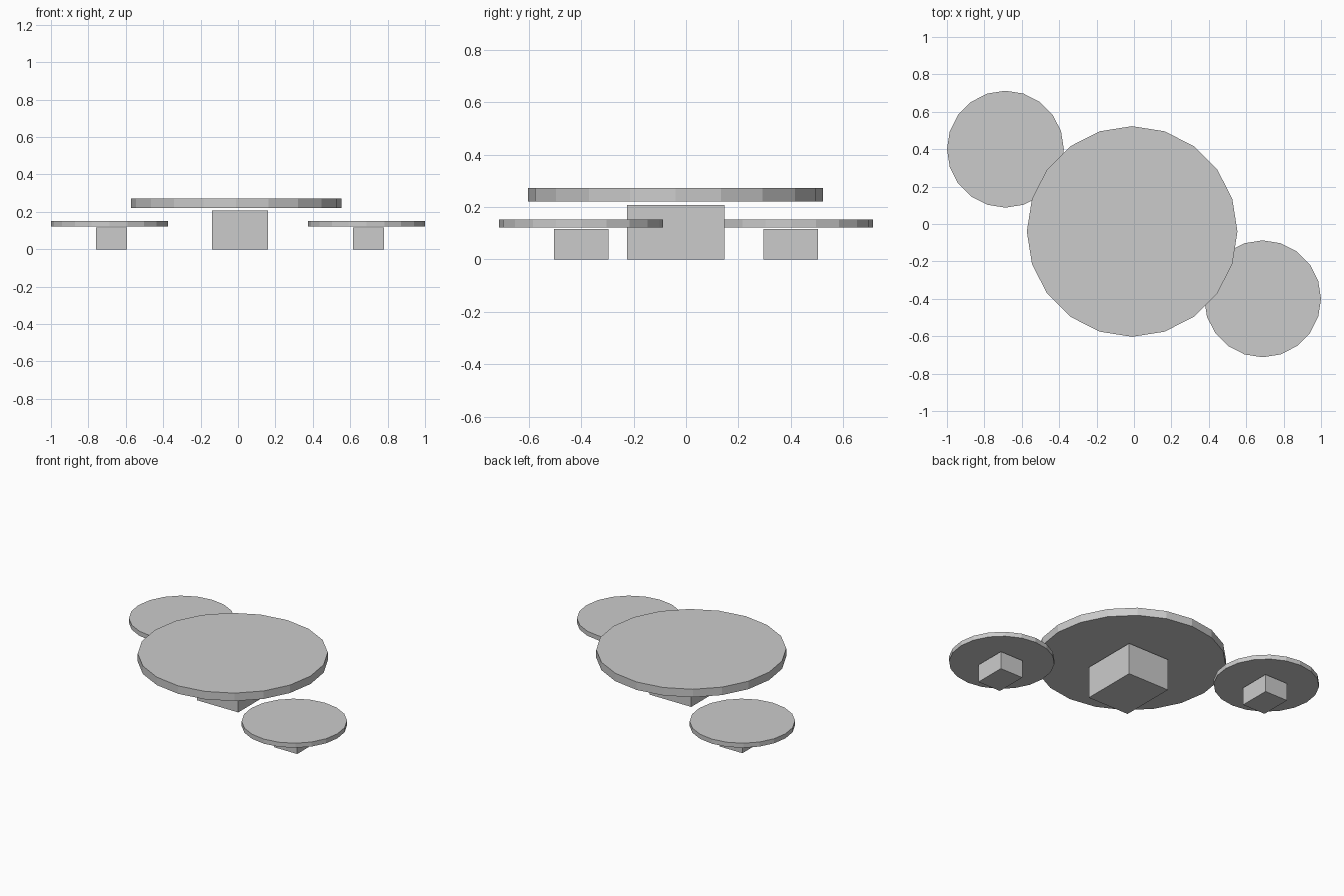
import bpy, bmesh
from mathutils import Matrix

if "Cube" in bpy.data.objects:
    bpy.data.objects.remove(bpy.data.objects["Cube"])


def add_part(name, build, loc, scale=(1, 1, 1)):
    bm = bmesh.new()
    build(bm)
    bmesh.ops.scale(bm, vec=scale, verts=bm.verts)
    mesh = bpy.data.meshes.new(name)
    bm.to_mesh(mesh)
    bm.free()
    obj = bpy.data.objects.new(name, mesh)
    obj.location = loc
    bpy.context.collection.objects.link(obj)
    return obj


def disc(name, x, y, radius, z0, z1):
    # 20-sided flat-shaded table top
    add_part(name, lambda bm: bmesh.ops.create_cone(
        bm, cap_ends=True, segments=20, radius1=radius, radius2=radius,
        depth=z1 - z0), (x, y, (z0 + z1) / 2))


def block(name, x, y, sx, sy, height):
    # rectangular pedestal standing on the ground
    add_part(name, lambda bm: bmesh.ops.create_cube(bm, size=1),
             (x, y, height / 2), (sx, sy, height))


# Large central table
disc("main_table_top", -0.01, -0.04, 0.563, 0.220, 0.272)
block("main_pedestal", 0.01, -0.04, 0.30, 0.372, 0.207)

# Two smaller side tables on opposite corners
for side, sign in (("left", -1), ("right", 1)):
    x, y = sign * 0.6875, -sign * 0.40
    disc(side + "_table_top", x, y, 0.3125, 0.122, 0.152)
    block(side + "_pedestal", x + 0.01, y, 0.166, 0.207, 0.116)
